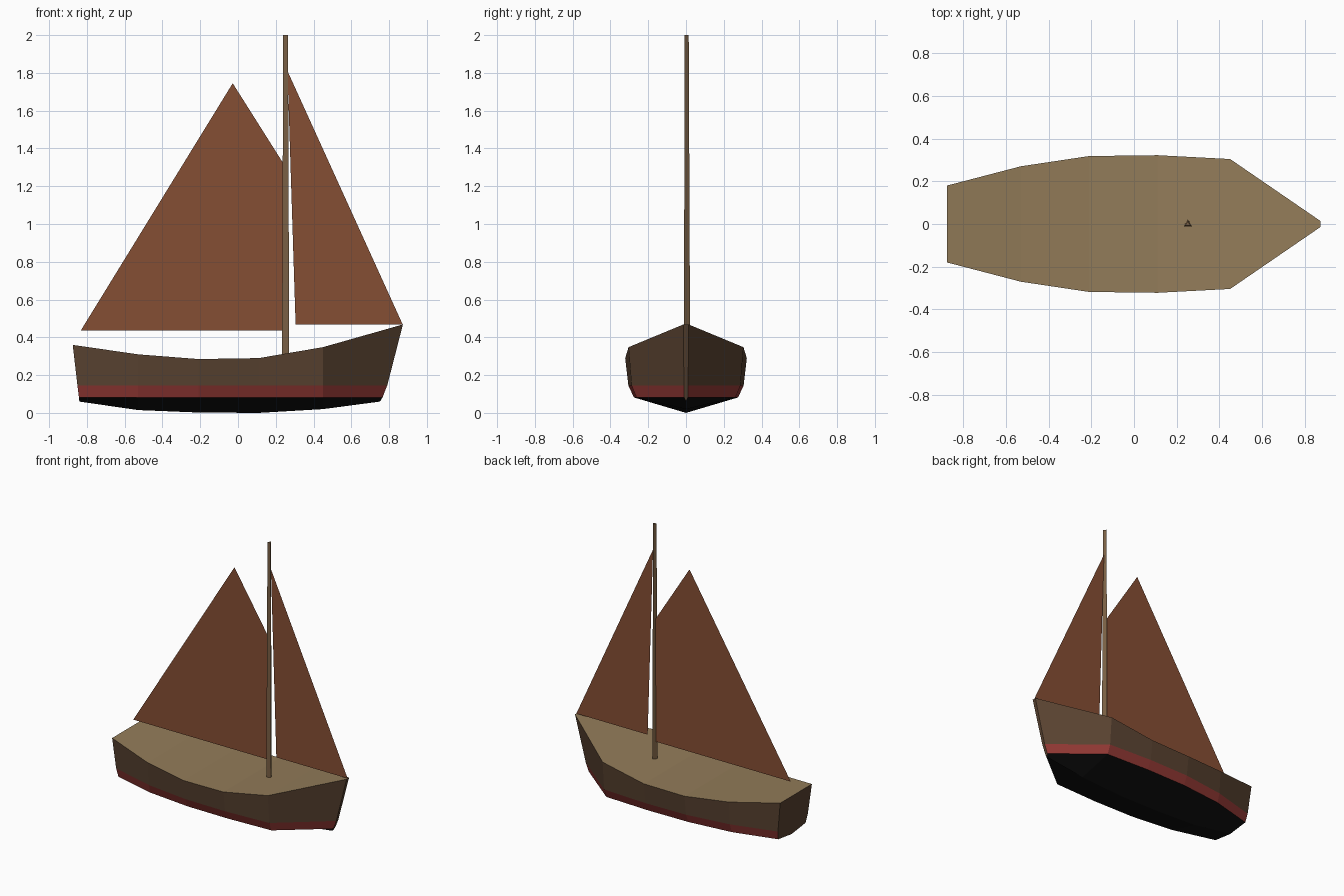
import bpy, bmesh

if "Cube" in bpy.data.objects:
    bpy.data.objects.remove(bpy.data.objects["Cube"])


def material(name, rgb):
    m = bpy.data.materials.new(name)
    m.diffuse_color = (*rgb, 1)
    m.use_nodes = True
    m.node_tree.nodes["Principled BSDF"].inputs["Base Color"].default_value = m.diffuse_color
    return m


def mesh_object(name, bm, *mats):
    mesh = bpy.data.meshes.new(name)
    bm.to_mesh(mesh)
    bm.free()
    for m in mats:
        mesh.materials.append(m)
    obj = bpy.data.objects.new(name, mesh)
    bpy.context.collection.objects.link(obj)
    return obj


def polygon(bm, points):
    return bm.faces.new([bm.verts.new(p) for p in points])


wood = material("dark_planks", (0.10, 0.055, 0.03))
red = material("waterline_red", (0.29, 0.04, 0.035))
black = material("bottom_black", (0.006, 0.006, 0.006))
tan = material("deck_tan", (0.29, 0.20, 0.10))
spar = material("spar_wood", (0.195, 0.117, 0.058))
canvas = material("tan_canvas", (0.235, 0.077, 0.034))

# Hull stations from stern to bow, each level: (x, half width, z)
keel = [(-.84, 0, .06), (-.53, 0, .015), (-.21, 0, .002), (.11, 0, 0), (.45, 0, .02), (.752, 0, .06)]
chine = [(-.842, .155, .082), (-.53, .238, .082), (-.21, .272, .082), (.11, .276, .082),
         (.45, .262, .082), (.765, .01, .082)]
stripe = [(-.85, .17, .145), (-.53, .258, .145), (-.21, .3, .145), (.11, .305, .145),
          (.45, .288, .145), (.79, .011, .145)]
sheer = [(-.875, .18, .36), (-.53, .27, .31), (-.21, .318, .285), (.11, .322, .29),
         (.45, .304, .348), (.873, .014, .468)]

# Hull shell, banded in colour, with plain wooden transom and stem
bm = bmesh.new()
keel_v = [bm.verts.new(p) for p in keel]
sides = {}
for s in (-1, 1):
    sides[s] = [keel_v] + [[bm.verts.new((x, s * y, z)) for x, y, z in row]
                           for row in (chine, stripe, sheer)]
    for level in range(3):
        low, high = sides[s][level:level + 2]
        for i in range(5):
            f = bm.faces.new((low[i], low[i + 1], high[i + 1], high[i]))
            f.material_index = level
for i in (0, 5):
    loop = [row[i] for row in sides[1]] + [row[i] for row in reversed(sides[-1][1:])]
    bm.faces.new(loop).material_index = 2
bmesh.ops.recalc_face_normals(bm, faces=bm.faces)
# Open at the top, so make sure the bottom faces point down
bm.normal_update()
if next(f for f in bm.faces if f.material_index == 0).normal.z > 0:
    bmesh.ops.reverse_faces(bm, faces=bm.faces)
mesh_object("hull", bm, black, red, wood)

# Deck follows the sheer line
bm = bmesh.new()
for (x0, y0, z0), (x1, y1, z1) in zip(sheer, sheer[1:]):
    polygon(bm, [(x0, -y0, z0), (x1, -y1, z1), (x1, y1, z1), (x0, y0, z0)])
bmesh.ops.remove_doubles(bm, verts=bm.verts, dist=1e-5)
mesh_object("deck", bm, tan)

# Three-sided tapered mast
bm = bmesh.new()
triangle = [(-.0175, -.01), (.0175, -.01), (0, .02)]
rings = [[bm.verts.new((.252 + x * k, y * k, z)) for x, y in triangle]
         for z, k in ((.30, 1.1), (2.0, .72))]
for i in range(3):
    j = (i + 1) % 3
    bm.faces.new((rings[0][i], rings[0][j], rings[1][j], rings[1][i]))
bm.faces.new(rings[1])
bm.faces.new(rings[0][::-1])
mesh_object("mast", bm, spar)

# Flat sails on the centreline
for name, outline in {
    "mainsail": [(-.833, .435), (.25, .435), (.25, 1.305), (-.028, 1.745)],
    "jib": [(.305, .468), (.872, .468), (.262, 1.81)],
}.items():
    bm = bmesh.new()
    polygon(bm, [(x, 0, z) for x, z in outline])
    mesh_object(name, bm, canvas)
